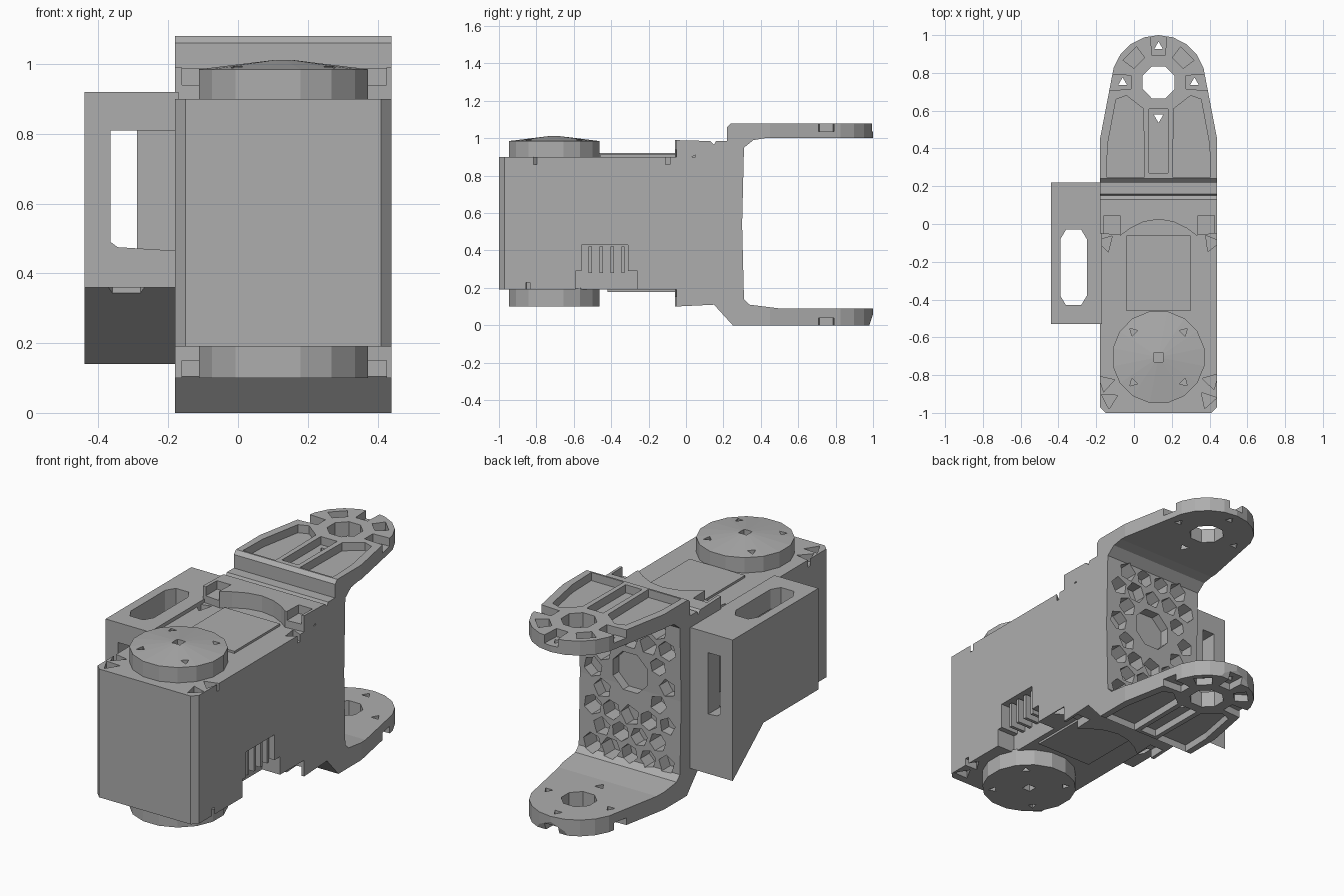
import bpy, bmesh, math, random
from mathutils import Vector

random.seed(4)
if "Cube" in bpy.data.objects:
    bpy.data.objects.remove(bpy.data.objects["Cube"])

grey = bpy.data.materials.new("plain grey")
grey.use_nodes = True
COLOUR = (0.42, 0.42, 0.42, 1)
grey.diffuse_color = COLOUR
grey.node_tree.nodes["Principled BSDF"].inputs["Base Color"].default_value = COLOUR


def prism(name, pts, axis, lo, hi):
    """Extrude a 2D outline along an axis from lo to hi."""
    place = {"x": lambda a, b, t: (t, a, b),
             "y": lambda a, b, t: (a, t, b),
             "z": lambda a, b, t: (a, b, t)}[axis]
    bm = bmesh.new()
    low = [bm.verts.new(place(a, b, lo)) for a, b in pts]
    top = [bm.verts.new(place(a, b, hi)) for a, b in pts]
    bm.faces.new(low)
    bm.faces.new(top)
    for i in range(len(pts)):
        j = (i + 1) % len(pts)
        bm.faces.new((low[i], low[j], top[j], top[i]))
    bmesh.ops.recalc_face_normals(bm, faces=bm.faces)
    mesh = bpy.data.meshes.new(name)
    bm.to_mesh(mesh)
    bm.free()
    mesh.materials.append(grey)
    ob = bpy.data.objects.new(name, mesh)
    bpy.context.collection.objects.link(ob)
    return ob


def rect(a0, b0, a1, b1):
    return [(a0, b0), (a1, b0), (a1, b1), (a0, b1)]


def ngon(cx, cy, r, n, turn=0.0):
    return [(cx + r * math.cos(turn + math.tau * i / n),
             cy + r * math.sin(turn + math.tau * i / n)) for i in range(n)]


def boolean(ob, cutter, op="DIFFERENCE"):
    mod = ob.modifiers.new("cut", "BOOLEAN")
    mod.operation, mod.solver, mod.object = op, "EXACT", cutter
    bpy.context.view_layer.objects.active = ob
    bpy.ops.object.modifier_apply(modifier=mod.name)
    bpy.data.objects.remove(cutter)


def cut(ob, pts, axis, lo, hi):
    boolean(ob, prism("cutter", pts, axis, lo, hi))


CX, MID = 0.13, 0.54     # centre line of the servo and mirror height

# Servo case with bevelled front corners
body = prism("servo_case", [(-.15, -1), (.41, -1), (.44, -.97), (.44, .1),
                            (-.18, .1), (-.18, -.97)], "z", .19, .90)

# Connector notch and socket on the side
cut(body, rect(-.59, .1, -.26, .29), "x", .33, .5)
cut(body, rect(-.56, .28, -.31, .43), "x", .33, .5)
for i in range(4):
    y = -.52 + i * .058
    prism("connector_pin", rect(y, .28, y + .018, .42), "x", .32, .42)

# Screw pits at the case corners, top and bottom
for z0, z1 in ((.86, 1), (.1, .23)):
    for x, y in ((-.13, -.93), (.39, -.93), (.41, -.83), (-.15, -.84), (.41, -.1), (-.15, -.1)):
        cut(body, ngon(x, y, .05, 3, random.uniform(0, 2)), "z", z0, z1)

# Label plate on the case
prism("label_plate", rect(-.04, -.46, .30, -.06), "z", .89, .912)
prism("lower_label_plate", rect(-.04, -.42, .30, -.06), "z", .178, .2)

# Horn discs, with a low cone on the top one
for name, z0, z1, face in (("top_horn", .89, .985, .985), ("bottom_horn", .10, .20, .10)):
    horn = prism(name, ngon(CX, -.705, .247, 16, .2), "z", z0, z1)
    if name == "top_horn":
        bm = bmesh.new()
        bm.from_mesh(horn.data)
        cap = max(bm.faces, key=lambda f: f.calc_center_median().z)
        hub = bmesh.ops.poke(bm, faces=[cap])["verts"][0]
        hub.co.z += .03
        bm.to_mesh(horn.data)
        bm.free()
    for i in range(4):
        a = math.radians(45 + 90 * i)
        cut(horn, ngon(CX + .19 * math.cos(a), -.705 + .19 * math.sin(a), .025, 3, a),
            "z", face - .03, face + .05)
    cut(horn, ngon(CX, -.705, .035, 4, .785), "z", face - .03, face + .05)

# Fork bracket: side profile limited by a plan outline
bracket = prism("fork_bracket", [
    (-.06, .10), (.15, .11), (.25, 0), (.98, 0), (1.01, .09), (.5, .09), (.34, .11), (.31, .14),
    (.30, .54), (.31, .95), (.36, .99), (.42, 1.0), (1.01, 1.0), (1.01, 1.08), (.24, 1.08),
    (.22, 1.06), (.22, .985), (.16, .985), (.15, .965), (.13, .985), (-.06, .99)],
    "x", -.18, .44)
plan = [(-.18, -.05), (-.07, -.06)]
plan += [(CX + .2 * t, .025 - .085 * t * t) for t in (-.75, -.4, 0, .4, .75)]
plan += [(.33, -.06), (.44, -.05), (.44, .45)]
plan += [(CX + .25 * math.cos(math.radians(a)), .75 + .25 * math.sin(math.radians(a)))
         for a in range(18, 163, 18)]
plan += [(-.18, .45)]
boolean(bracket, prism("plan_limit", plan, "z", -.1, 1.2), "INTERSECT")

# Arm details: bearing holes, weight pockets and rim notches on both outer faces
for z0, z1 in ((1.035, 1.2), (-.1, .04)):
    low, high = min(z0, .9), max(z1, .2)
    through = (.95, 1.2) if z0 > MID else (-.1, .2)
    cut(bracket, ngon(CX, .75, .092, 8, .39), "z", *through)
    for s in (-1, 1):
        pocket = [(CX + s * .075, .25), (CX + s * .275, .25), (CX + s * .27, .42),
                  (CX + s * .225, .66), (CX + s * .17, .68), (CX + s * .08, .61)]
        cut(bracket, pocket, "z", z0, z1)
    cut(bracket, rect(CX - .05, .27, CX + .05, .61), "z", z0, z1)
    for deg in (0, 45, 90, 135, 180):
        out = Vector((math.cos(math.radians(deg)), math.sin(math.radians(deg))))
        side = Vector((-out.y, out.x))
        c = Vector((CX, .75))
        r1, w = (.215, .05) if deg % 90 else (.30, .045)
        notch = [c + out * .145 - side * w * .8, c + out * r1 - side * w,
                 c + out * r1 + side * w, c + out * .145 + side * w * .8]
        cut(bracket, [tuple(p) for p in notch], "z", z0, z1)
        if deg % 90 == 0:
            p = c + out * .19
            cut(bracket, ngon(p.x, p.y, .026, 3, 1.57), "z", *through)
    cut(bracket, ngon(CX, .565, .03, 3, -1.57), "z", *through)

# Honeycomb of pockets around a round seat on the rear wall
cut(bracket, ngon(CX, .62, .115, 8, .39), "y", .25, .5)
for row in range(8):
    for col in range(5 - row % 2):
        x = -.098 + col * .114 + (row % 2) * .057
        z = .175 + row * .104
        if math.hypot(x - CX, z - .62) > .165:
            r = random.uniform(.048, .058)
            cut(bracket, ngon(x, z, r, random.choice((5, 6, 6)), random.uniform(0, 1)),
                "y", random.uniform(.20, .24), .4)

# Flange screw seats and vents on the side
for x in (-.12, .38):
    for z0, z1 in ((.94, 1.02), (.05, .15)):
        cut(bracket, rect(x - .04, -.1, x + .045, .045), "z", z0, z1)
for z, h in ((.36, .03), (.48, .03), (.57, .06), (.70, .06), (.88, .03)):
    cut(bracket, [(.025, z - h), (.06, z - h * .6), (.05, z + h), (.025, z + h * .6)],
        "x", .40, .5)

# Side cable guide: sloped block, cable tunnel, open rear corner and slot
guide = prism("cable_guide", [(-.53, .36), (-.05, .36), (.22, .14), (.22, .92), (-.53, .92)],
              "x", -.44, -.17)
cut(guide, [(-.365, .49), (-.345, .475), (-.18, .465), (-.18, .81), (-.365, .81)], "y", -.6, .12)
cut(guide, [(-.365, .49), (-.345, .475), (-.29, .47), (-.29, .81), (-.365, .81)], "y", .1, .3)
slot = [(-.36, -.43), (-.28, -.43), (-.25, -.38), (-.25, -.08),
        (-.28, -.03), (-.36, -.03), (-.39, -.08), (-.39, -.38)]
cut(guide, slot, "z", 0, 1)
